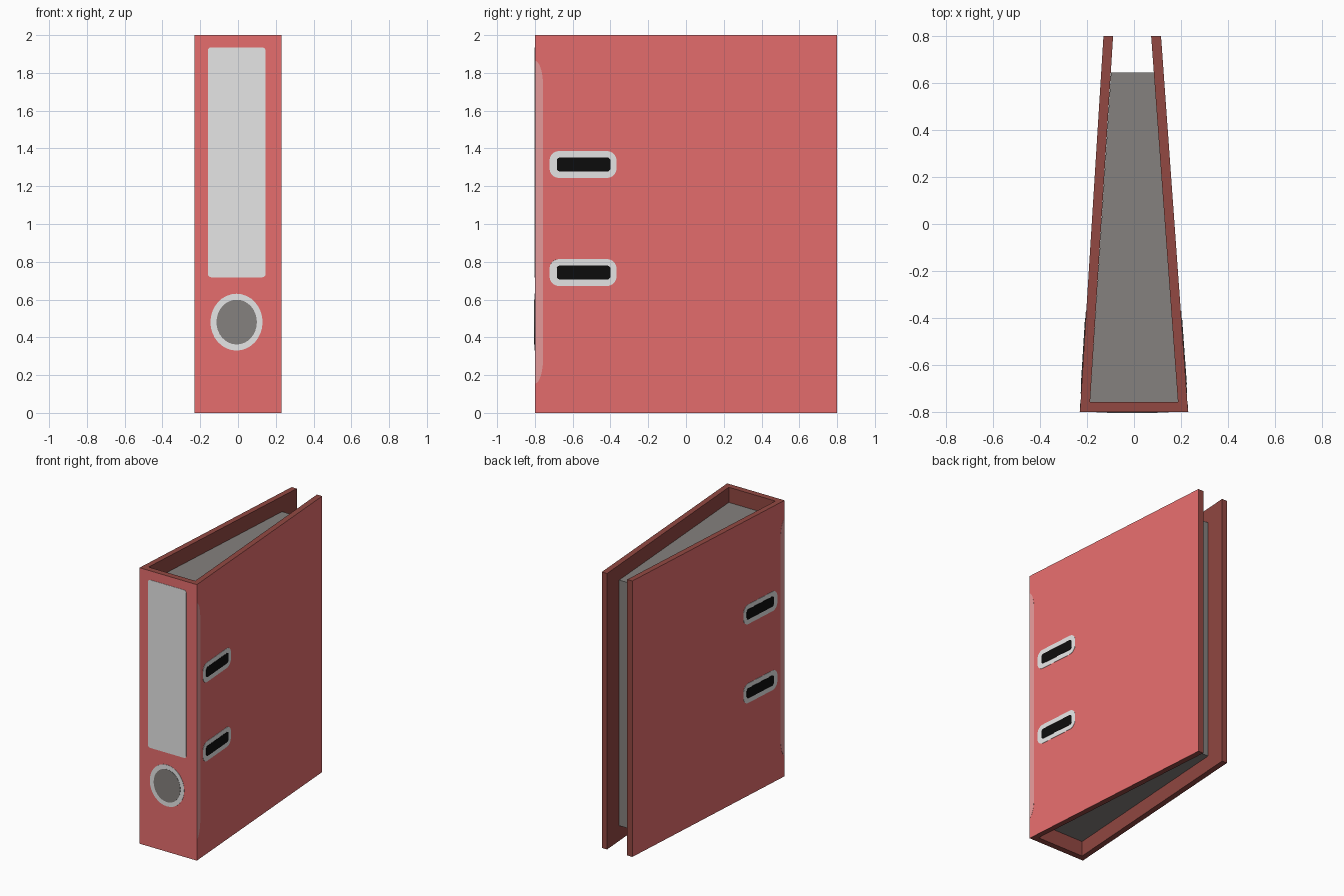
import bpy, bmesh, math
from mathutils import Vector

if "Cube" in bpy.data.objects:
    bpy.data.objects.remove(bpy.data.objects["Cube"])


def material(name, color):
    m = bpy.data.materials.new(name)
    m.diffuse_color = (*color, 1)
    m.use_nodes = True
    m.node_tree.nodes["Principled BSDF"].inputs["Base Color"].default_value = m.diffuse_color
    return m


RED = material("cover red", (0.79, 0.155, 0.155))
BROWN = material("edge brown red", (0.29, 0.066, 0.055))
PAPER = material("paper grey", (0.235, 0.22, 0.21))
WHITE = material("label white", (0.79, 0.79, 0.79))
BLACK = material("slot black", (0.004, 0.004, 0.004))
PINK = material("spine fold pink", (0.80, 0.33, 0.33))


def prism(name, points, offset, mats, rule=None):
    """Extrude a 3D polygon by an offset; rule picks the material from the face."""
    bm = bmesh.new()
    face = bm.faces.new([bm.verts.new(p) for p in points])
    ext = bmesh.ops.extrude_face_region(bm, geom=[face], use_keep_orig=True)
    bmesh.ops.translate(bm, vec=offset,
                        verts=[g for g in ext["geom"] if isinstance(g, bmesh.types.BMVert)])
    bmesh.ops.recalc_face_normals(bm, faces=bm.faces)
    if rule:
        for f in bm.faces:
            f.normal_update()
            f.material_index = rule(f)
    me = bpy.data.meshes.new(name)
    bm.to_mesh(me)
    bm.free()
    for m in mats:
        me.materials.append(m)
    ob = bpy.data.objects.new(name, me)
    bpy.context.collection.objects.link(ob)
    return ob


def rounded(u0, u1, v0, v1, ru, rv, n=8):
    """Rectangle outline with elliptical corners."""
    pts = []
    for k, (cu, cv) in enumerate([(u1 - ru, v1 - rv), (u0 + ru, v1 - rv),
                                  (u0 + ru, v0 + rv), (u1 - ru, v0 + rv)]):
        for i in range(n + 1):
            a = math.pi / 2 * (k + i / n)
            pts.append((cu + ru * math.cos(a), cv + rv * math.sin(a)))
    # drop coincident points
    return [p for i, p in enumerate(pts) if math.dist(p, pts[i - 1]) > 1e-5]


def plate(name, outline, origin, u, normal, thick, mat):
    """Thin plate lying on a vertical surface."""
    pts = [origin + u * a + Vector((0, 0, b)) for a, b in outline]
    return prism(name, pts, normal * thick, [mat])


# Binder shell: U-shaped plan, tapering to the back
H = 2.0
plan = [(-.23, -.8), (.23, -.8), (.115, .8), (.073, .8),
        (.187, -.757), (-.187, -.757), (-.089, .8), (-.13, .8)]


def shell_rule(f):
    c, n = f.calc_center_median(), f.normal
    outside = n.y < -.9 or (abs(n.x) > .9 and n.x * c.x > 0)
    return 0 if outside else 1


prism("binder_shell", [(x, y, 0) for x, y in plan], Vector((0, 0, H)), [RED, BROWN], shell_rule)

# Paper block filling the inside
prism("paper_block", [(-.187, -.757, .11), (.187, -.757, .11), (.085, .645, .11), (-.098, .645, .11)],
      Vector((0, 0, 1.78)), [PAPER])

# Spine label and finger ring
front, ux, nf = Vector((0, -.8, 0)), Vector((1, 0, 0)), Vector((0, -1, 0))
plate("spine_label", rounded(-.16, .146, .718, 1.935, .018, .018), front, ux, nf, .002, WHITE)
plate("finger_ring", rounded(-.146, .13, .33, .631, .138, .1505), front, ux, nf, .002, WHITE)
plate("finger_hole", rounded(-.114, .1, .362, .599, .107, .1185), front, ux, nf, .0035, PAPER)

# Cover details on both sides: slots and spine fold
for side, s, back_x in (("right", 1, .115), ("left", -1, -.13)):
    start = Vector((s * .23, -.8, 0))
    u = (Vector((back_x, .8, 0)) - start).normalized()
    n = Vector((u.y, -u.x, 0)) * s
    for level, z in (("lower", .743), ("upper", 1.315)):
        plate(f"{side}_{level}_slot_rim", rounded(.078, .433, z - .071, z + .071, .05, .05),
              start, u, n, .002, WHITE)
        plate(f"{side}_{level}_slot", rounded(.116, .401, z - .037, z + .037, .018, .018),
              start, u, n, .0035, BLACK)
    fold = [p for p in rounded(-.044, .044, .155, 1.865, .044, .14) if p[0] > -1e-6]
    plate(f"{side}_spine_fold", fold, start, u, n, .001, PINK)
